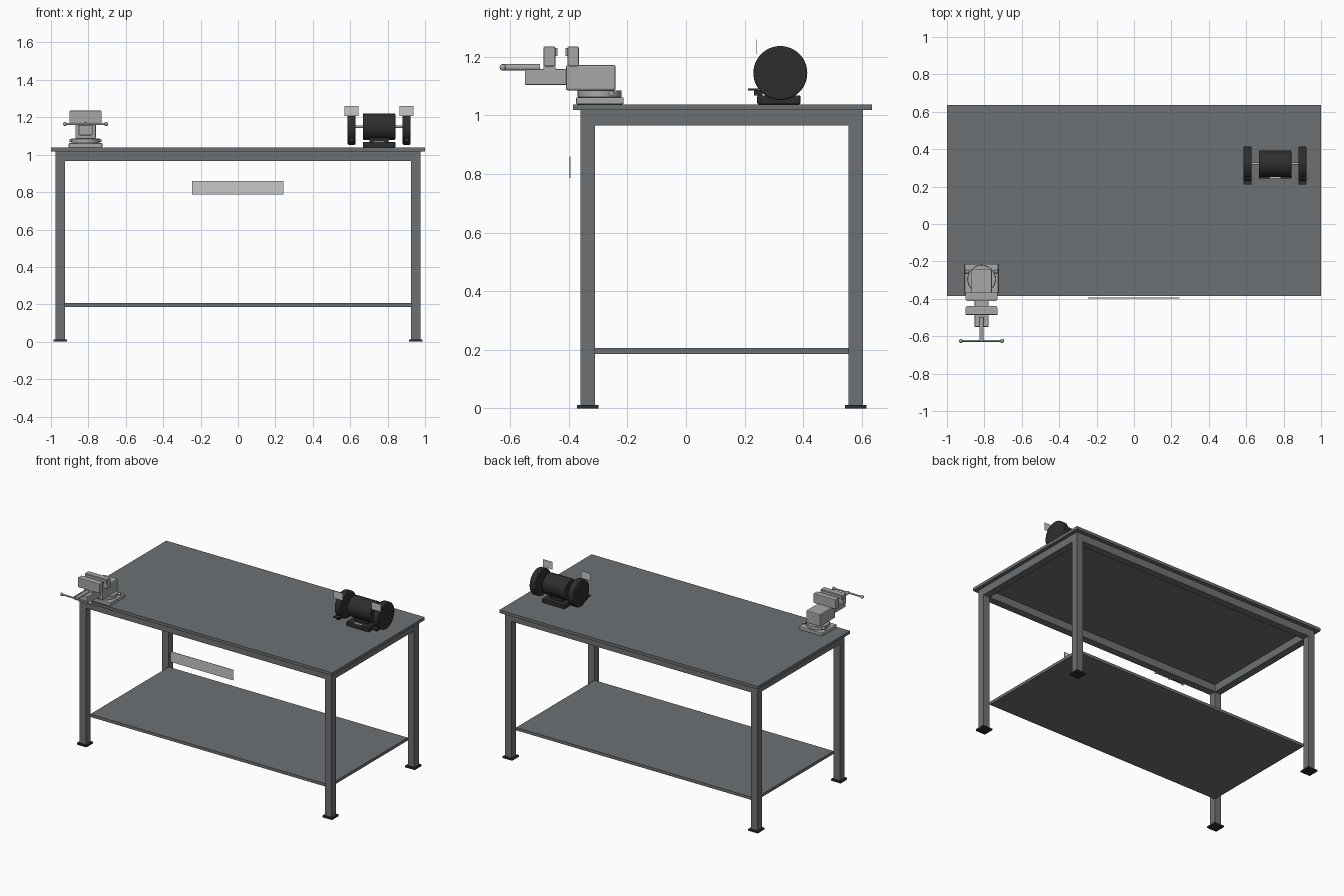
import bpy, math
from mathutils import Vector

if "Cube" in bpy.data.objects:
    bpy.data.objects.remove(bpy.data.objects["Cube"])


def material(name, r, g, b):
    m = bpy.data.materials.new(name)
    m.diffuse_color = (r, g, b, 1)
    m.use_nodes = True
    m.node_tree.nodes["Principled BSDF"].inputs["Base Color"].default_value = m.diffuse_color
    return m


STEEL = material("bench grey", 0.155, 0.165, 0.172)
BLACK = material("soft black", 0.027, 0.027, 0.028)
LIGHT = material("vise grey", 0.38, 0.39, 0.39)
PALE = material("pale plate", 0.57, 0.57, 0.57)


def box(name, x, y, z, mat, bevel=0.0):
    """Box from (min, max) ranges on each axis."""
    bpy.ops.mesh.primitive_cube_add(size=1)
    o = bpy.context.object
    o.name = name
    lo, hi = zip(x, y, z)
    mid = [(a + b) / 2 for a, b in zip(lo, hi)]
    for v in o.data.vertices:
        v.co = Vector([m + c * (b - a) for m, c, a, b in zip(mid, v.co, lo, hi)])
    return finish(o, mat, bevel)


def rod(name, centre, radius, length, axis, mat, bevel=0.0, sides=32):
    """Cylinder along the given axis."""
    rot = {"x": (0, math.pi / 2, 0), "y": (math.pi / 2, 0, 0), "z": (0, 0, 0)}[axis]
    bpy.ops.mesh.primitive_cylinder_add(vertices=sides, radius=radius, depth=length,
                                        location=centre, rotation=rot)
    o = bpy.context.object
    o.name = name
    bpy.ops.object.shade_smooth_by_angle(angle=math.radians(35))
    return finish(o, mat, bevel)


def finish(o, mat, bevel):
    o.data.materials.append(mat)
    if bevel:
        b = o.modifiers.new("soft edge", "BEVEL")
        b.width, b.segments = bevel, 2
        b.limit_method = "ANGLE"
    return o


# Bench: top, shelf, legs, feet and rails
YF, YB = -0.36, 0.605      # outer faces of the front and back legs
XO, T = 0.975, 0.05        # outer face of the side legs, tube size
box("table_top", (-1, 1), (-0.385, 0.635), (1.018, 1.038), STEEL)
box("shelf", (-XO + T, XO - T), (YF + T, YB - T), (0.186, 0.206), STEEL)
for sx, side in ((-1, "left"), (1, "right")):
    xs = sorted((sx * XO, sx * (XO - T)))
    for y0, end in ((YF, "front"), (YB - T, "back")):
        box(f"leg_{end}_{side}", xs, (y0, y0 + T), (0.012, 1.018), STEEL)
        box(f"foot_{end}_{side}", (xs[0] - 0.012, xs[1] + 0.012),
            (y0 - 0.012, y0 + T + 0.012), (0, 0.012), BLACK)
    box(f"rail_{side}", xs, (YF + T, YB - T), (0.966, 1.018), STEEL)
for y0, end in ((YF, "front"), (YB - T, "back")):
    box(f"rail_{end}", (-XO + T, XO - T), (y0, y0 + T), (0.966, 1.018), STEEL)

# Thin plate hanging in front of the bench
box("front_plate", (-0.245, 0.242), (-0.397, -0.394), (0.787, 0.86), PALE)

# Vise
VX = -0.815


def vise_box(name, half, y, z, bevel=0.004):
    return box(name, (VX - half, VX + half), y, z, LIGHT, bevel)


vise_box("vise_base", 0.09, (-0.375, -0.213), (1.038, 1.062))
rod("vise_swivel", (VX, -0.295, 1.074), 0.075, 0.024, "z", LIGHT, 0.002)
for s in (-1, 1):
    rod("vise_lock_bolt", (VX + s * 0.076, -0.255, 1.076), 0.009, 0.02, "x", LIGHT, sides=12)
vise_box("vise_body", 0.055, (-0.41, -0.24), (1.086, 1.172), 0.006)
vise_box("vise_slide", 0.037, (-0.55, -0.405), (1.104, 1.158))
vise_box("fixed_jaw", 0.086, (-0.404, -0.366), (1.168, 1.235))
vise_box("fixed_jaw_plate", 0.08, (-0.411, -0.404), (1.203, 1.231), 0)
vise_box("moving_jaw", 0.086, (-0.486, -0.446), (1.168, 1.235))
vise_box("moving_jaw_plate", 0.08, (-0.446, -0.439), (1.203, 1.231), 0)
vise_box("moving_jaw_neck", 0.037, (-0.486, -0.446), (1.157, 1.169), 0)
rod("vise_screw", (VX, -0.563, 1.164), 0.011, 0.13, "y", LIGHT, sides=20)
rod("vise_handle", (VX, -0.625, 1.164), 0.0055, 0.22, "x", LIGHT, sides=16)
for s in (-1, 1):
    bpy.ops.mesh.primitive_uv_sphere_add(segments=16, ring_count=10, radius=0.011,
                                         location=(VX + s * 0.11, -0.625, 1.164))
    knob = bpy.context.object
    knob.name = "handle_knob"
    bpy.ops.object.shade_smooth()
    finish(knob, LIGHT, 0)

# Bench grinder
GX, GY, GZ = 0.754, 0.322, 1.145
box("grinder_base", (GX - 0.087, GX + 0.087), (0.243, 0.391), (1.038, 1.069), BLACK, 0.005)
box("grinder_pedestal", (GX - 0.05, GX + 0.05), (0.287, 0.357), (1.066, 1.1), BLACK)
rod("grinder_motor", (GX, GY, GZ + 0.005), 0.071, 0.174, "x", BLACK, 0.006, 48)
rod("grinder_shaft", (GX, GY, GZ + 0.005), 0.007, 0.29, "x", LIGHT, sides=16)
box("grinder_switch_plate", (GX - 0.028, GX + 0.028), (0.244, 0.256), (1.069, 1.073), PALE)
for s, side in ((-1, "left"), (1, "right")):
    wx = GX + s * 0.147
    rod(f"wheel_guard_{side}", (wx, GY, GZ), 0.092, 0.042, "x", BLACK, 0.005, 48)
    box(f"tool_rest_{side}", (wx - 0.021, wx + 0.021), (0.212, 0.247), (1.086, 1.092), BLACK)
    box(f"tool_rest_arm_{side}", (wx - 0.012, wx + 0.012), (0.232, 0.262), (1.068, 1.087), BLACK)
    box(f"eye_shield_{side}", (wx - 0.037, wx + 0.037), (0.24, 0.243), (1.208, 1.26), PALE)
